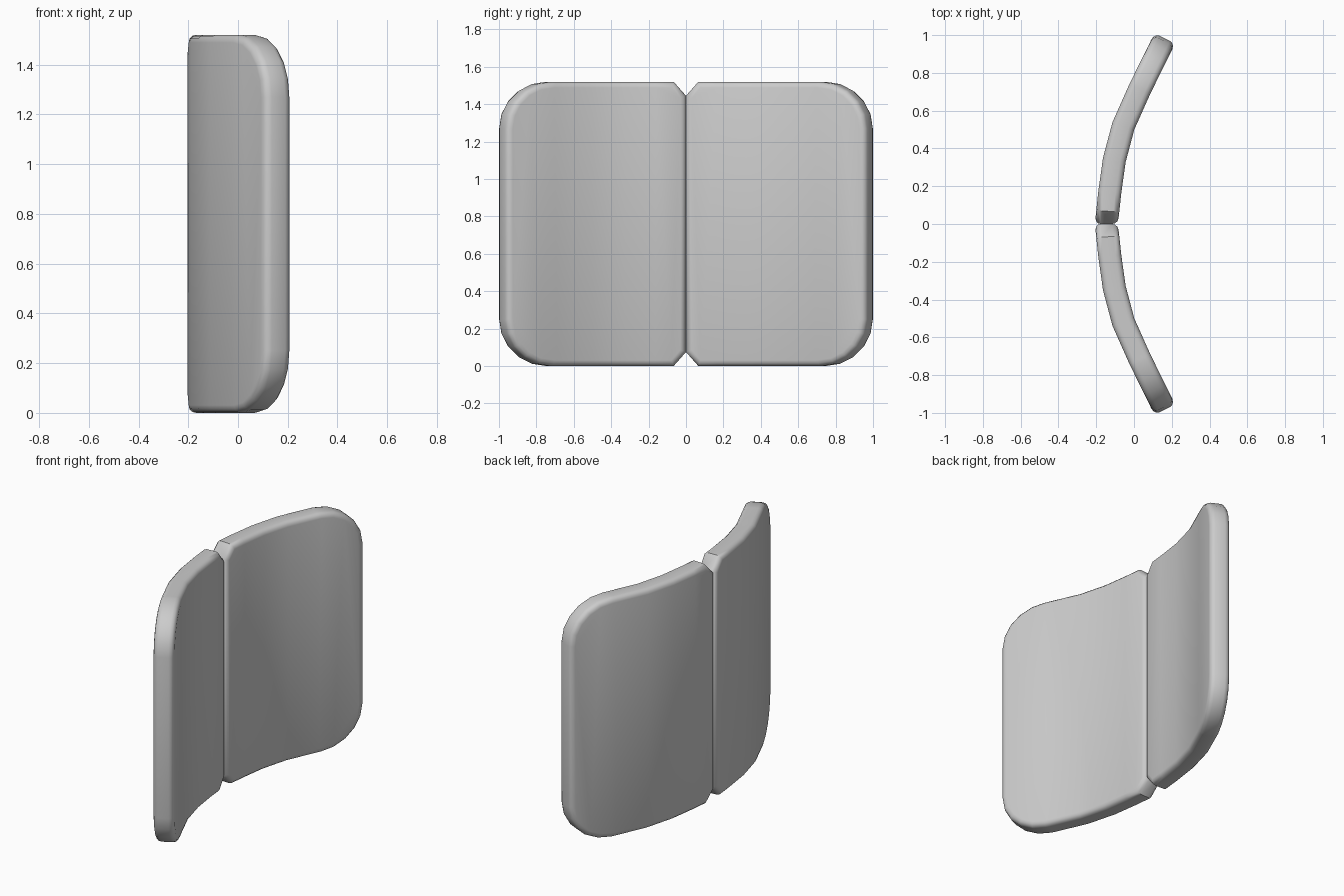
import bpy, bmesh, math
from mathutils import Vector

if "Cube" in bpy.data.objects:
    bpy.data.objects.remove(bpy.data.objects["Cube"])

# Centre line of one wing seen from above: (y, x)
PATH = [(0, -.146), (.17, -.128), (.34, -.104), (.52, -.056), (.715, .031), (.983, .163)]
HALF_T, HEIGHT, END = .061, 1.52, .983


def path_normal(i):
    if i == 0:
        return Vector((1, 0))
    a, b = PATH[i - 1], PATH[min(i + 1, len(PATH) - 1)]
    return Vector((b[0] - a[0], -(b[1] - a[1]))).normalized()


NORMALS = [path_normal(i) for i in range(len(PATH))]


def bend(s, t):
    """Map distance s along the wing and depth t to plan position (x, y)."""
    i = max(k for k in range(len(PATH) - 1) if k == 0 or s >= PATH[k][0])
    (y0, x0), (y1, x1) = PATH[i], PATH[i + 1]
    f = (s - y0) / (y1 - y0)
    n = NORMALS[i].lerp(NORMALS[i + 1], f).normalized()
    return x0 + (x1 - x0) * f + n.x * t, s + n.y * t


def outline():
    """Flat outline: clipped inner corners, large round outer corners."""
    r, c = .25, .075
    low = [(0, c), (c * .9, 0)]
    for k in range(6):
        a = math.radians(-90 + 18 * k)
        low.append((END - r + r * math.cos(a), r + r * math.sin(a)))
    return low + [(s, HEIGHT - z) for s, z in reversed(low)]


def wing(name, side):
    bm = bmesh.new()
    face = bm.faces.new([bm.verts.new((-HALF_T, s, z)) for s, z in outline()])
    ext = bmesh.ops.extrude_face_region(bm, geom=[face], use_keep_orig=True)
    for v in ext['geom']:
        if isinstance(v, bmesh.types.BMVert):
            v.co.x = HALF_T
    bmesh.ops.recalc_face_normals(bm, faces=bm.faces)
    # Rounded rims on both broad faces
    rims = [e for e in bm.edges if abs(e.verts[0].co.x - e.verts[1].co.x) < 1e-5]
    bmesh.ops.bevel(bm, geom=rims, offset=.031, segments=3, profile=.5,
                    affect='EDGES', clamp_overlap=True)
    # Cut into strips, then bend along the path
    for s, _ in PATH[1:-1]:
        bmesh.ops.bisect_plane(bm, geom=bm.verts[:] + bm.edges[:] + bm.faces[:],
                               plane_co=(0, s, 0), plane_no=(0, 1, 0))
    for v in bm.verts:
        x, y = bend(v.co.y, v.co.x)
        v.co.x, v.co.y = x, y * side
    bmesh.ops.recalc_face_normals(bm, faces=bm.faces)
    mesh = bpy.data.meshes.new(name)
    bm.to_mesh(mesh)
    bm.free()
    ob = bpy.data.objects.new(name, mesh)
    bpy.context.collection.objects.link(ob)
    bpy.ops.object.select_all(action='DESELECT')
    ob.select_set(True)
    bpy.context.view_layer.objects.active = ob
    bpy.ops.object.shade_smooth_by_angle(angle=math.radians(40))


# Two mirrored curved cushion panels
wing("left_panel", 1)
wing("right_panel", -1)
